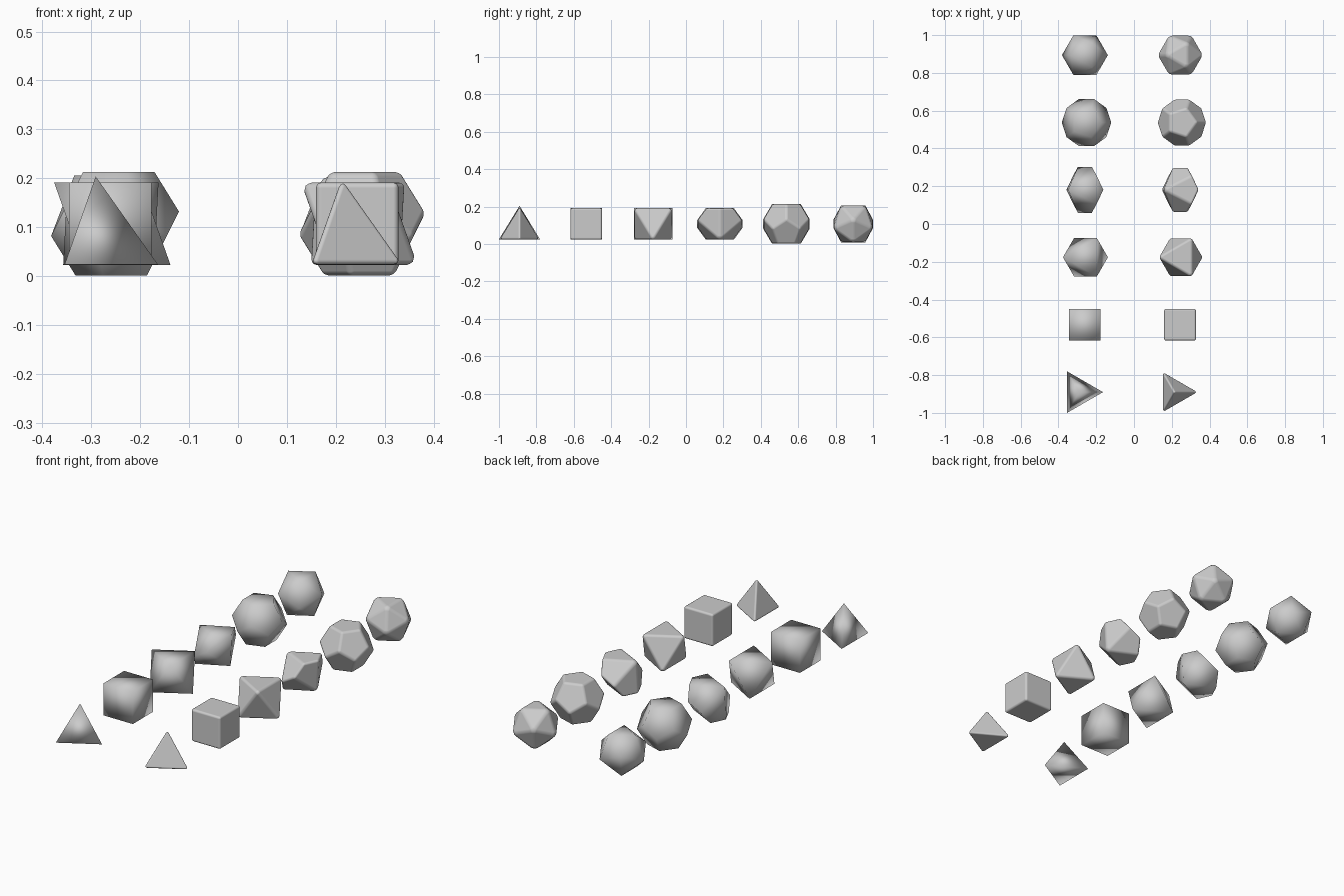
import bpy, bmesh
from math import sin, cos, pi, sqrt, radians, atan2
from mathutils import Vector, Matrix

if "Cube" in bpy.data.objects:
    bpy.data.objects.remove(bpy.data.objects["Cube"])

MID = 0.107      # common centre height of the dice


def ring(n, r, z, start=0):
    """n points on a horizontal circle, start angle in degrees."""
    return [Vector((r * cos(radians(start) + 2 * pi * k / n),
                    r * sin(radians(start) + 2 * pi * k / n), z)) for k in range(n)]


def die(name, pts, loc, bevel=0.0):
    """Convex solid through the points, with flat polygon faces, shaded smooth."""
    bm = bmesh.new()
    for p in pts:
        bm.verts.new(p)
    bmesh.ops.convex_hull(bm, input=bm.verts[:])
    bmesh.ops.dissolve_limit(bm, angle_limit=radians(2), verts=bm.verts[:], edges=bm.edges[:])
    bmesh.ops.recalc_face_normals(bm, faces=bm.faces[:])
    for f in bm.faces:
        f.smooth = True
    me = bpy.data.meshes.new(name)
    bm.to_mesh(me)
    bm.free()
    ob = bpy.data.objects.new(name, me)
    ob.location = loc
    bpy.context.collection.objects.link(ob)
    if bevel:
        m = ob.modifiers.new("rounded_edges", 'BEVEL')
        m.width = bevel
        m.segments = 4
        m.limit_method = 'NONE'
        m.harden_normals = True


# four sides: triangle plus apex
a = 0.22
tetra = ring(3, a / sqrt(3), 0.024 - MID) + [Vector((0, 0, 0.024 - MID + a * sqrt(2 / 3)))]

# six sides
h = 0.0843
cube = ring(4, h * sqrt(2), h, 45) + ring(4, h * sqrt(2), -h, 45)

# eight sides, lying on a face
a = 0.206
octa = ring(3, a / sqrt(3), h, 60) + ring(3, a / sqrt(3), -h)

# ten sides: zigzag belt and two tips, tilted to lie on a face
R, H = 0.128, 0.122
z = H / 9.472
ten = ring(5, R, -z) + ring(5, R, z, 36) + [Vector((0, 0, H)), Vector((0, 0, -H))]
tilt = Matrix.Rotation(-atan2(H + z, R), 3, 'Y')
ten = [tilt @ p for p in ten]

# twelve sides
a = 0.095
dodeca = (ring(5, 0.8507 * a, 1.1135 * a) + ring(5, 1.3764 * a, 0.2629 * a)
          + ring(5, 1.3764 * a, -0.2629 * a, 36) + ring(5, 0.8507 * a, -1.1135 * a, 36))

# twenty sides, lying on a face
a = 0.130
icosa = (ring(3, 0.5774 * a, 0.7558 * a, 60) + ring(3, 0.9342 * a, 0.1784 * a)
         + ring(3, 0.9342 * a, -0.1784 * a, 60) + ring(3, 0.5774 * a, -0.7558 * a))

# sharp set on the left, rounded set on the right
for name, pts, x, y in [("four_sided_die", tetra, -0.291, -0.890),
                        ("six_sided_die", cube, -0.261, -0.533),
                        ("eight_sided_die", octa, -0.257, -0.176),
                        ("ten_sided_die", ten, -0.260, 0.181),
                        ("twelve_sided_die", dodeca, -0.2515, 0.537),
                        ("twenty_sided_die", icosa, -0.260, 0.894)]:
    die(name + "_sharp", pts, (x, y, MID))
    die(name + "_rounded", pts, (x + 0.505, y, MID), 0.011)
